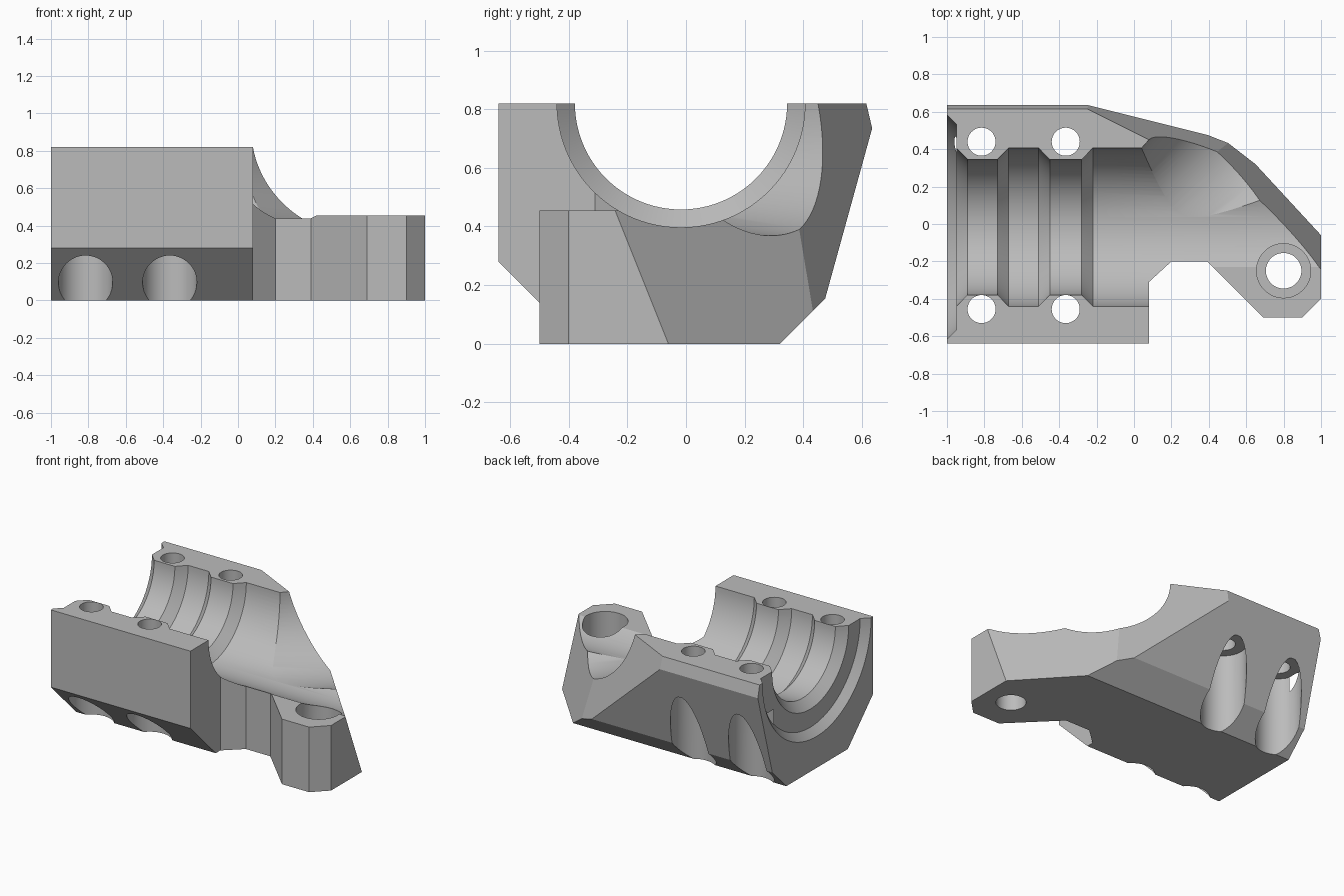
import bpy, bmesh, math
from mathutils import Vector

if "Cube" in bpy.data.objects:
    bpy.data.objects.remove(bpy.data.objects["Cube"], do_unlink=True)

TOP = 0.82
AXIS_Y = -0.017


def make_object(name, bm):
    bmesh.ops.recalc_face_normals(bm, faces=bm.faces)
    mesh = bpy.data.meshes.new(name)
    bm.to_mesh(mesh)
    bm.free()
    ob = bpy.data.objects.new(name, mesh)
    bpy.context.collection.objects.link(ob)
    return ob


def prism(points, offset):
    """Extrude a closed polygon of 3D points along an offset vector."""
    bm = bmesh.new()
    face = bm.faces.new([bm.verts.new(p) for p in points])
    ext = bmesh.ops.extrude_face_region(bm, geom=[face], use_keep_orig=True)
    verts = [v for v in ext["geom"] if isinstance(v, bmesh.types.BMVert)]
    bmesh.ops.translate(bm, vec=offset, verts=verts)
    return bm


def lathe(name, profile, origin, axis, sides=64):
    """Solid of revolution from (distance along axis, radius) pairs."""
    bm = bmesh.new()
    quat = Vector(axis).to_track_quat("Z", "Y")
    rings = []
    for h, r in profile:
        ring = []
        for i in range(sides):
            a = 2 * math.pi * i / sides
            p = quat @ Vector((r * math.cos(a), r * math.sin(a), h))
            ring.append(bm.verts.new(p + Vector(origin)))
        rings.append(ring)
    for a, b in zip(rings, rings[1:]):
        for i in range(sides):
            j = (i + 1) % sides
            bm.faces.new((a[i], a[j], b[j], b[i]))
    bm.faces.new(rings[0])
    bm.faces.new(rings[-1])
    return make_object(name, bm)


def cut(target, cutter):
    cutter.hide_render = True
    mod = target.modifiers.new(cutter.name, "BOOLEAN")
    mod.operation = "DIFFERENCE"
    mod.solver = "EXACT"
    mod.object = cutter
    bpy.context.view_layer.objects.active = target
    bpy.ops.object.modifier_apply(modifier=mod.name)
    bpy.data.objects.remove(cutter, do_unlink=True)


# Body: plan outline extruded upward
outline = [(-1, -0.64), (0.08, -0.64), (0.08, -0.31), (0.2, -0.2), (0.39, -0.2),
           (0.69, -0.5), (0.9, -0.5), (1, -0.4), (1, 0.7), (-1, 0.7)]
bm = prism([(x, y, 0) for x, y in outline], (0, 0, TOP))

# Sloping back facets: (point on plane, outward normal)
facets = [
    ((0, 0.635, 0.735), (0, 0.085, 0.02)),       # top lip
    ((0, 0.635, 0.735), (0, 0.58, -0.16)),       # leaning back wall
    ((0, 0.32, 0), (0, 1, -1)),                  # lower chamfer
    ((0.1, 0.44, TOP), (1, 2, 0.55)),            # shoulder
    ((0.64, 0.33, 0), (1.083, 1, 0.4)),          # end slope
]
for co, no in facets:
    res = bmesh.ops.bisect_plane(bm, geom=bm.verts[:] + bm.edges[:] + bm.faces[:],
                                 plane_co=co, plane_no=Vector(no).normalized(),
                                 clear_outer=True)
    edges = [e for e in bm.edges if e.is_boundary]
    bmesh.ops.holes_fill(bm, edges=edges, sides=0)
body = make_object("clamp_body", bm)

# Front lower chamfer, on the wide block only
wedge = [(-1.1, -0.7, 0.34), (-1.1, -0.7, -0.1), (-1.1, -0.26, -0.1)]
cut(body, make_object("chamfer_cutter", prism(wedge, (1.19, 0, 0))))

# Lowered top of the lug
lug = [(0.3, -0.2, 0.455), (1.1, -0.2, 0.455), (1.1, -0.7, 0.455), (0.3, -0.7, 0.455)]
cut(body, make_object("lug_cutter", prism(lug, (0, 0, 0.6))))

# Grooved bore with a flared mouth
wide, narrow = 0.423, 0.362
bore = [(-1.05, 0.65), (-0.95, 0.55), (-0.95, wide)]
for a, b in ((-0.89, -0.73), (-0.45, -0.28)):
    bore += [(a, narrow), (b, narrow), (b + 0.06, wide)]
    if a < -0.5:
        bore.append((-0.51, wide))
bore.append((1.3, wide))
cut(body, lathe("bore_cutter", bore, (0, AXIS_Y, TOP), (1, 0, 0), 96))

# Angled outlet that branches toward the back
cut(body, lathe("outlet_cutter", [(0, 0.41), (1.2, 0.52)],
                (0.21, AXIS_Y, TOP), (0.73, 0.68, 0), 96))

# Screw holes with counterbores from below
for x in (-0.815, -0.365):
    for y, seat in ((0.44, 0.55), (-0.455, 0.35)):
        steps = [(-0.1, 0.145), (seat, 0.145), (seat, 0.075), (1, 0.075)]
        cut(body, lathe("screw_cutter", steps, (x, y, 0), (0, 0, 1), 48))

# Lug hole with a counterbore from above
cut(body, lathe("lug_hole_cutter", [(-0.1, 0.095), (0.25, 0.095), (0.25, 0.145), (1, 0.145)],
                (0.8, -0.25, 0), (0, 0, 1), 48))

# Plain grey finish
mat = bpy.data.materials.new("plain_grey")
mat.use_nodes = True
grey = (0.5, 0.5, 0.5, 1)
mat.diffuse_color = grey
mat.node_tree.nodes["Principled BSDF"].inputs["Base Color"].default_value = grey
body.data.materials.clear()
body.data.materials.append(mat)
for poly in body.data.polygons:
    poly.material_index = 0

bpy.ops.object.select_all(action="DESELECT")
body.select_set(True)
bpy.context.view_layer.objects.active = body
bpy.ops.object.shade_smooth_by_angle(angle=math.radians(20))
